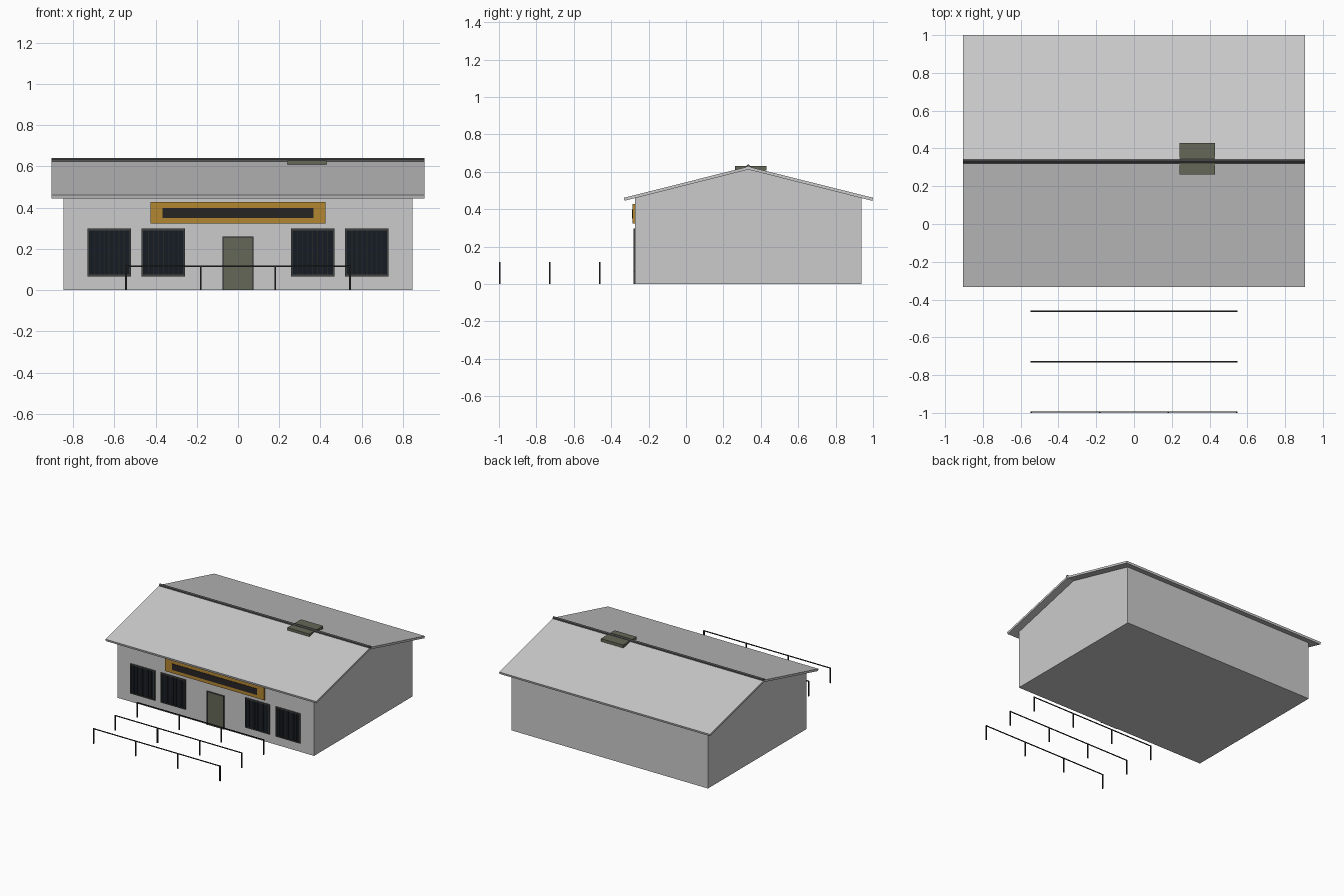
import bpy, bmesh

if "Cube" in bpy.data.objects:
    bpy.data.objects.remove(bpy.data.objects["Cube"])


def material(name, r, g, b):
    m = bpy.data.materials.new(name)
    m.diffuse_color = (r, g, b, 1)
    m.use_nodes = True
    m.node_tree.nodes["Principled BSDF"].inputs["Base Color"].default_value = m.diffuse_color
    return m


GOLD = material("gold_paint", 0.45, 0.24, 0.03)
DARK = material("dark_panel", 0.02, 0.018, 0.017)
GLASS = material("dark_glass", 0.008, 0.012, 0.018)
METAL = material("dark_metal", 0.02, 0.02, 0.02)
FRAME = material("frame_grey", 0.06, 0.06, 0.055)
OLIVE = material("olive", 0.13, 0.135, 0.095)
CAP = material("ridge_grey", 0.08, 0.08, 0.08)


def finish(name, bm, mat=None):
    bmesh.ops.recalc_face_normals(bm, faces=bm.faces)
    me = bpy.data.meshes.new(name)
    bm.to_mesh(me)
    bm.free()
    ob = bpy.data.objects.new(name, me)
    bpy.context.collection.objects.link(ob)
    if mat:
        me.materials.append(mat)
    return ob


def boxes(name, bounds, mat=None):
    """One object from boxes given as (x0, x1, y0, y1, z0, z1)."""
    bm = bmesh.new()
    for x0, x1, y0, y1, z0, z1 in bounds:
        vs = bmesh.ops.create_cube(bm, size=1)["verts"]
        for v in vs:
            v.co = (x1 if v.co.x > 0 else x0,
                    y1 if v.co.y > 0 else y0,
                    z1 if v.co.z > 0 else z0)
    return finish(name, bm, mat)


def extrude_x(name, profile, half, mat=None):
    """Extrude a (y, z) profile symmetrically along x."""
    bm = bmesh.new()
    face = bm.faces.new([bm.verts.new((-half, y, z)) for y, z in profile])
    ext = bmesh.ops.extrude_face_region(bm, geom=[face])["geom"]
    moved = [g for g in ext if isinstance(g, bmesh.types.BMVert)]
    bmesh.ops.translate(bm, verts=moved, vec=(2 * half, 0, 0))
    return finish(name, bm, mat)


def frame_bars(x0, x1, z0, z1, t, y0, y1):
    return [(x0, x0 + t, y0, y1, z0, z1), (x1 - t, x1, y0, y1, z0, z1),
            (x0 + t, x1 - t, y0, y1, z1 - t, z1), (x0 + t, x1 - t, y0, y1, z0, z0 + t)]


YF, YB, YR = -0.274, 0.937, 0.333   # front wall, back wall, ridge

# Walls and gable ends
boxes("walls", [(-0.845, 0.845, YF, YB, 0, 0.46)])
extrude_x("gable", [(YF, 0.46), (YB, 0.46), (YR, 0.613)], 0.845)

# Gabled roof sheet with overhanging eaves, and its ridge cap
extrude_x("roof", [(-0.333, 0.461), (YR, 0.628), (1.0, 0.461),
                   (0.996, 0.445), (YR, 0.612), (-0.329, 0.445)], 0.905)
extrude_x("ridge_cap", [(YR - 0.013, 0.618), (YR + 0.013, 0.618),
                        (YR + 0.010, 0.633), (YR, 0.640), (YR - 0.010, 0.633)], 0.905, CAP)

# Flat roof vent straddling the ridge
boxes("roof_vent", [(0.24, 0.43, 0.262, 0.43, 0.608, 0.63)], OLIVE)

# Sign board with dark inset panel
boxes("sign_board", [(-0.425, 0.425, YF - 0.012, YF, 0.324, 0.427)], GOLD)
boxes("sign_panel", [(-0.365, 0.365, YF - 0.015, YF - 0.01, 0.35, 0.398)], DARK)

# Door and surround
boxes("door", [(-0.068, 0.068, YF - 0.005, YF, 0, 0.254)], OLIVE)
boxes("door_frame", [(-0.074, -0.067, YF - 0.008, YF, 0, 0.261),
                     (0.067, 0.074, YF - 0.008, YF, 0, 0.261),
                     (-0.067, 0.067, YF - 0.008, YF, 0.254, 0.261)], FRAME)

# Four barred windows
for i, cx in enumerate((-0.625, -0.362, 0.362, 0.625)):
    x0, x1, z0, z1 = cx - 0.106, cx + 0.106, 0.067, 0.298
    boxes(f"window_pane_{i}", [(x0 + 0.006, x1 - 0.006, YF - 0.003, YF, z0 + 0.006, z1 - 0.006)], GLASS)
    boxes(f"window_frame_{i}", frame_bars(x0, x1, z0, z1, 0.008, YF - 0.008, YF), FRAME)
    bars = [(cx + k * 0.024 - 0.002, cx + k * 0.024 + 0.002, YF - 0.007, YF - 0.003,
             z0 + 0.008, z1 - 0.008) for k in range(-3, 4)]
    boxes(f"window_bars_{i}", bars, METAL)

# Three rows of hitching rails in front
for i, y in enumerate((-0.996, -0.729, -0.462)):
    posts = [(x - 0.004, x + 0.004, y - 0.004, y + 0.004, 0, 0.119)
             for x in (-0.543, -0.181, 0.181, 0.543)]
    boxes(f"rail_posts_{i}", posts, METAL)
    boxes(f"rail_bar_{i}", [(-0.543, 0.543, y - 0.003, y + 0.003, 0.113, 0.119)], METAL)
